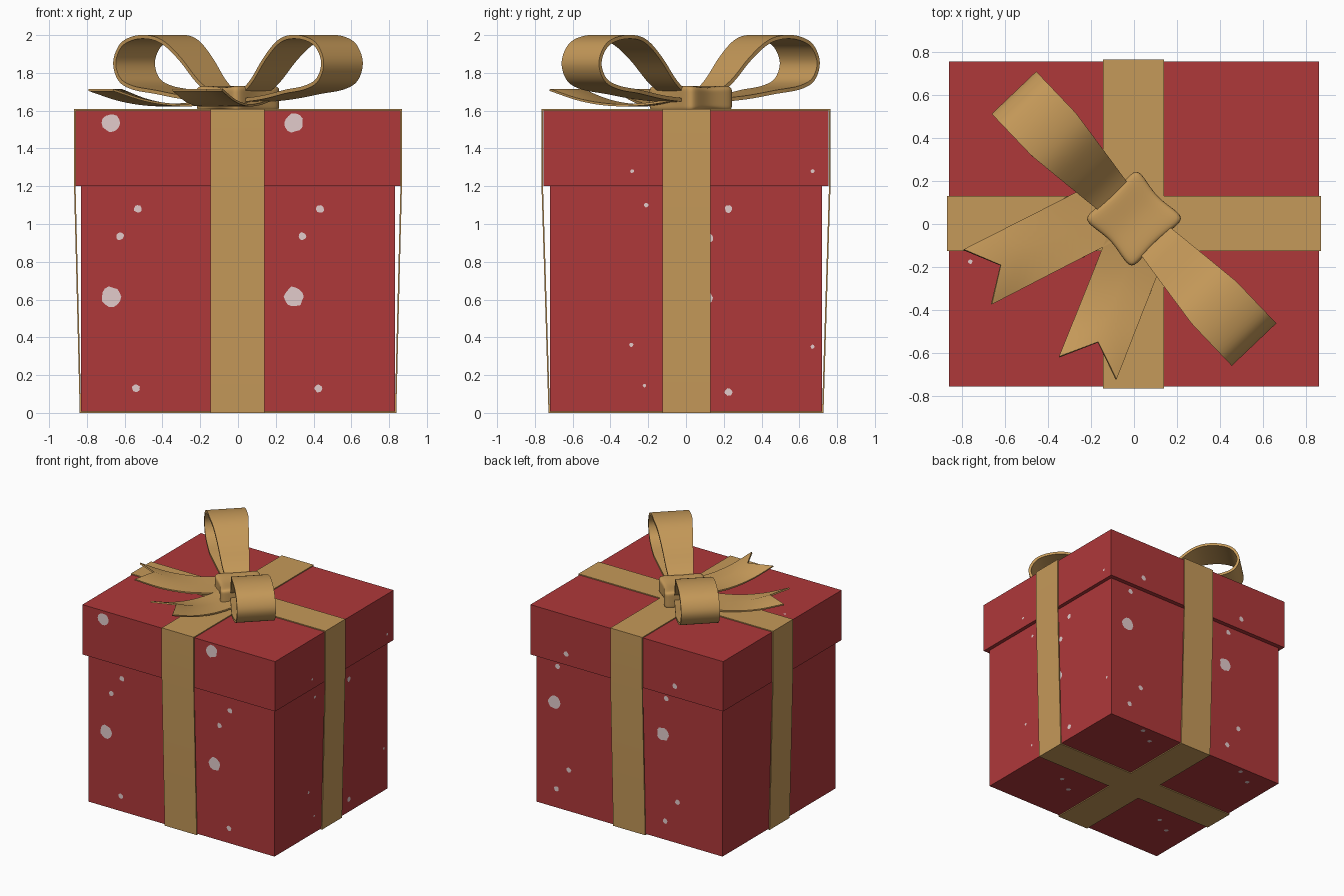
import bpy, bmesh, math, random
from mathutils import Vector

random.seed(4)
if "Cube" in bpy.data.objects:
    bpy.data.objects.remove(bpy.data.objects["Cube"])


def material(name, rgb):
    mat = bpy.data.materials.new(name)
    mat.use_nodes = True
    mat.diffuse_color = (*rgb, 1)
    mat.node_tree.nodes["Principled BSDF"].inputs["Base Color"].default_value = (*rgb, 1)
    return mat


RED = material("red_paper", (0.43, 0.04, 0.042))
GOLD = material("gold_ribbon", (0.56, 0.32, 0.1))
PALE = material("pale_spots", (0.76, 0.6, 0.6))
UP = Vector((0, 0, 1))


def finish(name, bm, mat, modifiers=()):
    """Turn a bmesh into an object, apply its modifiers and shade it."""
    bmesh.ops.recalc_face_normals(bm, faces=bm.faces[:])
    mesh = bpy.data.meshes.new(name)
    bm.to_mesh(mesh)
    bm.free()
    mesh.materials.append(mat)
    obj = bpy.data.objects.new(name, mesh)
    bpy.context.collection.objects.link(obj)
    bpy.ops.object.select_all(action="DESELECT")
    obj.select_set(True)
    bpy.context.view_layer.objects.active = obj
    for kind, settings in modifiers:
        mod = obj.modifiers.new(kind.title(), kind)
        for key, value in settings.items():
            setattr(mod, key, value)
        bpy.ops.object.modifier_apply(modifier=mod.name)
    bpy.ops.object.shade_smooth_by_angle(angle=math.radians(40))
    return obj


def block(name, half_x, half_y, low, high):
    bm = bmesh.new()
    bmesh.ops.create_cube(bm, size=2)
    for v in bm.verts:
        v.co = (v.co.x * half_x, v.co.y * half_y, low if v.co.z < 0 else high)
    return finish(name, bm, RED)


def strip(name, rows, thickness, closed=False):
    """A band of cloth through rows of points."""
    bm = bmesh.new()
    grid = [[bm.verts.new(p) for p in row] for row in rows]
    pairs = list(zip(grid, grid[1:]))
    if closed:
        pairs.append((grid[-1], grid[0]))
    for a, b in pairs:
        for i in range(len(a) - 1):
            bm.faces.new((a[i], a[i + 1], b[i + 1], b[i]))
    solid = {"thickness": thickness, "offset": 0, "use_even_offset": True}
    return finish(name, bm, GOLD, [("SOLIDIFY", solid)])


def smooth_path(points, steps=5):
    """Catmull-Rom curve through the points."""
    p = [Vector(q) for q in points]
    p = [2 * p[0] - p[1]] + p + [2 * p[-1] - p[-2]]
    path = []
    for a, b, c, d in zip(p, p[1:], p[2:], p[3:]):
        for i in range(steps):
            t = i / steps
            path.append(0.5 * (2 * b + (c - a) * t + (2 * a - 5 * b + 4 * c - d) * t ** 2
                               + (3 * b - a - 3 * c + d) * t ** 3))
    return path + [p[-2]]


# Box and lid
block("box_body", 0.83, 0.72, 0.008, 1.2)
block("box_lid", 0.86, 0.755, 1.2, 1.602)


# Flat ribbons wrapped round the box
def wrap(name, along, across, lid, base, left, right):
    half = [(lid, 1.606), (lid, 1.2), (base, 0.004)]
    path = half + [(-d, z) for d, z in reversed(half)]
    rows = [[along * d + UP * z + across * w for w in (left, right)] for d, z in path]
    strip(name, rows, 0.008, closed=True)


X, Y = Vector((1, 0, 0)), Vector((0, 1, 0))
wrap("ribbon_side_to_side", X, Y, 0.864, 0.834, -0.125, 0.13)
wrap("ribbon_front_to_back", Y, X, 0.761, 0.724, -0.145, 0.14)

# Bow loops
centre = Vector((0, 0.025, 0))
axis = Vector((-0.69, 0.724, 0)).normalized()
side = UP.cross(axis)
loop_profile = smooth_path([
    (0.06, 1.66), (0.2, 1.75), (0.32, 1.87), (0.43, 1.955), (0.53, 1.988), (0.65, 1.985),
    (0.75, 1.945), (0.798, 1.855), (0.76, 1.765), (0.66, 1.722), (0.5, 1.7), (0.3, 1.67),
    (0.06, 1.65)])
for name, sign in (("bow_loop_back_left", 1), ("bow_loop_front_right", -1)):
    rows = []
    for d, z in loop_profile:
        half = 0.09 + 0.053 * min(1, max(0, (d - 0.12) / 0.42))
        rows.append([centre + axis * d * sign + side * w + UP * z for w in (-half, half)])
    strip(name, rows, 0.02)


# Ribbon tails with a notched end
def tail(name, start, direction, length, notch):
    start, direction = Vector(start), Vector(direction).normalized()
    across = UP.cross(direction)
    heights = smooth_path([(0, 1.66), (0.25, 1.635), (0.5, 1.63), (0.75, 1.655), (1, 1.71)])
    rows = []
    for t, z in heights:
        rows.append([start + direction * t * reach + across * w + UP * z
                     for reach, w in ((length, -0.142), (notch, 0), (length, 0.142))])
    strip(name, rows, 0.012)


tail("bow_tail_left", (-0.05, 0.1, 0), (-0.89, -0.455, 0), 0.76, 0.64)
tail("bow_tail_front", (0.05, 0, 0), (-0.368, -0.93, 0), 0.72, 0.59)

# Knot: a soft cushion pinched across its middle
bm = bmesh.new()
bmesh.ops.create_cube(bm, size=2)
bmesh.ops.subdivide_edges(bm, edges=bm.edges[:], cuts=3, use_grid_fill=True)
for v in bm.verts:
    a, b, c = v.co
    pinch = 1 - abs(a)
    b *= 1 - 0.16 * pinch
    a *= 1 - 0.1 * (1 - abs(b))
    c *= 1 - 0.2 * pinch
    v.co = centre + axis * a * 0.165 + side * b * 0.175 + UP * (1.664 + c * 0.072)
finish("bow_knot", bm, GOLD, [("SUBSURF", {"levels": 2})])


# Pale spots, as thin plates on each face
def spots(name, u, v, places):
    """Each place is (across, up, radius, distance out)."""
    normal = u.cross(v)
    bm = bmesh.new()
    for across, up, radius, out in places:
        mid = u * across + v * up + normal * (out + 0.003)
        ring = []
        for i in range(14):
            angle = math.tau * i / 14
            r = radius * random.uniform(0.88, 1.08)
            ring.append(bm.verts.new(mid + (u * math.cos(angle) + v * math.sin(angle)) * r))
        bm.faces.new(ring)
    finish(name, bm, PALE)
    # keep the plates facing outwards
    mesh = bpy.context.object.data
    for poly in mesh.polygons:
        if poly.normal.dot(normal) < 0:
            poly.flip()


def on_wall(places, body, lid, shift=0):
    """Repeat the pattern sideways and pick the body or lid depth by height."""
    return [(x + dx, z, r, lid if z > 1.2 else body)
            for x, z, r in places for dx in ({0, shift})]


front = [(-0.67, 1.535, 0.05), (-0.67, 0.615, 0.053), (-0.53, 1.08, 0.021),
         (-0.625, 0.935, 0.021), (-0.54, 0.13, 0.021)]
back = [(-0.67, 0.855, 0.053), (-0.54, 0.34, 0.021), (-0.65, 0.16, 0.021),
        (-0.54, 1.29, 0.021), (-0.64, 1.15, 0.021)]
right = [(-0.285, 1.28, 0.01), (0.67, 1.28, 0.01), (-0.21, 1.1, 0.012), (0.225, 1.08, 0.02),
         (0.125, 0.925, 0.021), (0.095, 0.61, 0.045), (-0.29, 0.36, 0.011),
         (0.67, 0.35, 0.011), (-0.22, 0.145, 0.009), (0.225, 0.11, 0.02)]
spots("front_spots", X, UP, on_wall(front, 0.72, 0.755, 0.965))
spots("back_spots", -X, UP, on_wall(back, 0.72, 0.755, 0.97))
spots("right_spots", Y, UP, on_wall(right, 0.83, 0.86))
spots("top_spot", X, Y, [(-0.76, -0.175, 0.01, 1.602)])
spots("bottom_spots", -X, Y, [(u + du, v + dv, 0.018, -0.008)
                              for u, v in ((-0.48, 0.68), (-0.34, 0.59))
                              for du in (0, 0.97) for dv in (0, -0.96)])
